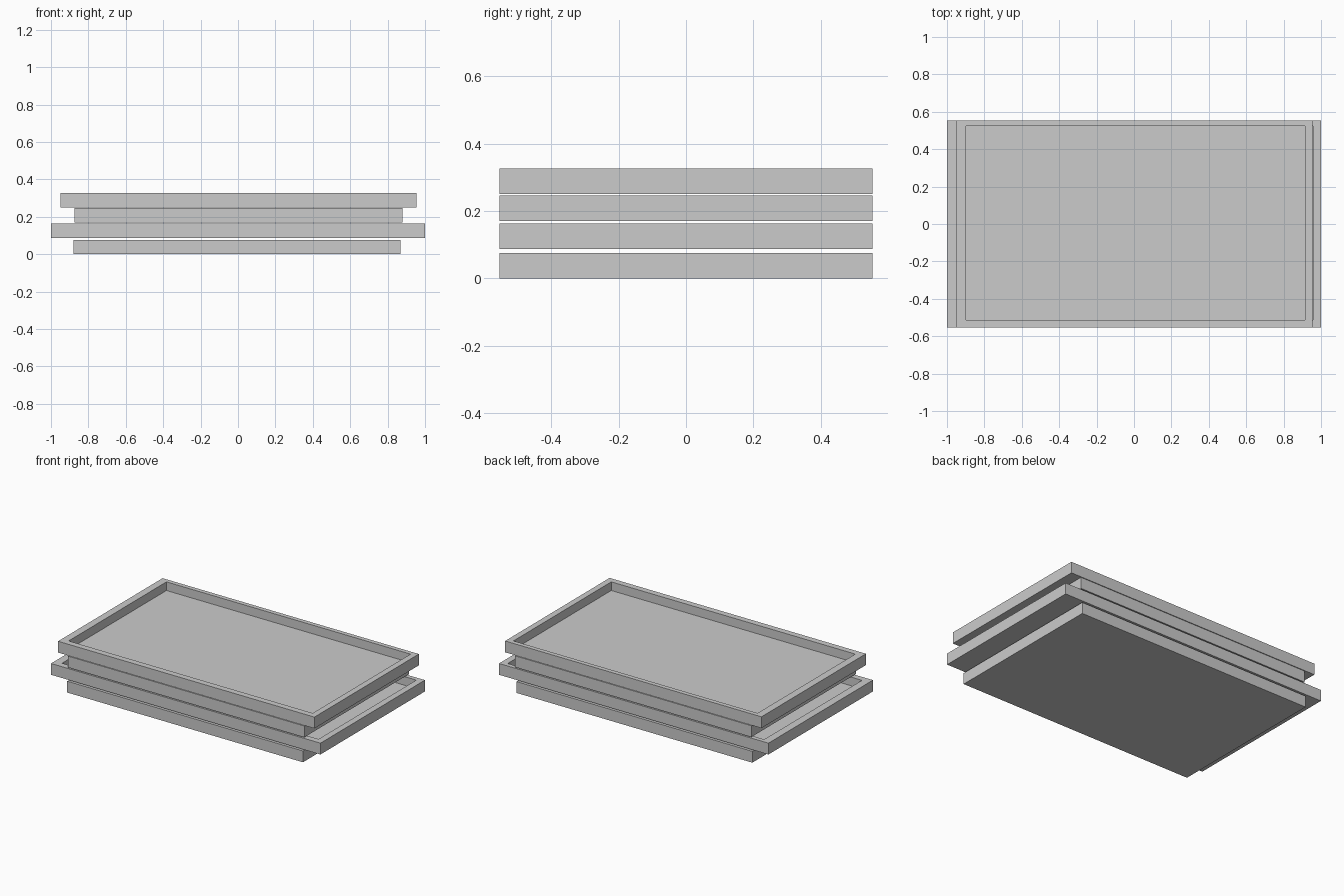
import bpy, bmesh

if "Cube" in bpy.data.objects:
    bpy.data.objects.remove(bpy.data.objects["Cube"])

HALF_Y = 0.554
HEIGHT = 0.076
DEPTH = 0.058


def tray(name, x0, x1, z):
    """Shallow open box: the top face is inset to a rim and pushed down to a floor."""
    k = (x1 - x0) / 1.903
    rim_l, rim_r, rim_f, rim_b = 0.05 * k, 0.041 * k, 0.041, 0.03
    xs, ys = (x0, x1), (-HALF_Y, HALF_Y)
    bm = bmesh.new()

    def ring(a, b, c, d, h):
        return [bm.verts.new(p) for p in ((a, c, h), (b, c, h), (b, d, h), (a, d, h))]

    inner = (x0 + rim_l, x1 - rim_r, -HALF_Y + rim_f, HALF_Y - rim_b)
    rings = [ring(*xs, *ys, z), ring(*xs, *ys, z + HEIGHT),
             ring(*inner, z + HEIGHT), ring(*inner, z + HEIGHT - DEPTH)]
    for lo, hi in zip(rings, rings[1:]):
        for i in range(4):
            j = (i + 1) % 4
            bm.faces.new((lo[i], lo[j], hi[j], hi[i]))
    bm.faces.new(rings[0][::-1])   # underside
    bm.faces.new(rings[-1])        # tray floor
    mesh = bpy.data.meshes.new(name)
    bm.to_mesh(mesh)
    bm.free()
    bpy.context.collection.objects.link(bpy.data.objects.new(name, mesh))


# Stack of four trays, bottom to top
tray("tray_bottom", -0.88, 0.87, 0.0)
tray("tray_lower", -1.0, 1.0, 0.087)
tray("tray_upper", -0.873, 0.88, 0.17)
tray("tray_top", -0.948, 0.955, 0.25)
